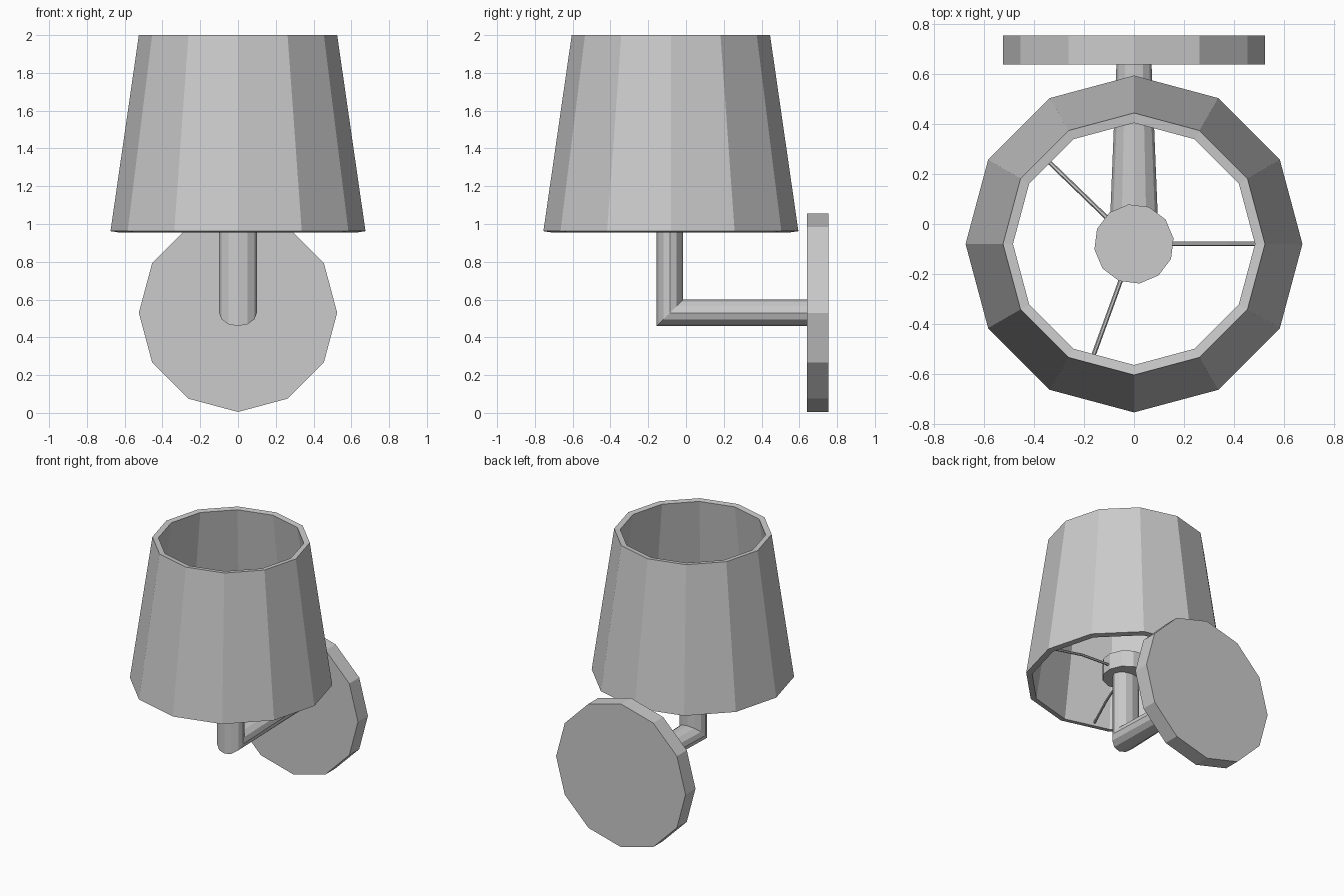
import bpy, bmesh
from math import sin, cos, pi, radians
from mathutils import Vector

cube = bpy.data.objects.get("Cube")
if cube:
    bpy.data.objects.remove(cube, do_unlink=True)

GREY = (0.6, 0.6, 0.6, 1.0)
SIDES = 12
AXIS_Y = -0.08      # vertical axis of the shade and its holder

mat = bpy.data.materials.new("plain_grey")
mat.use_nodes = True
mat.diffuse_color = GREY
mat.node_tree.nodes["Principled BSDF"].inputs["Base Color"].default_value = GREY


def loft(name, rings, closed=False):
    """Skin a list of equal rings; cap the ends, or join last to first."""
    bm = bmesh.new()
    loops = [[bm.verts.new(p) for p in ring] for ring in rings]
    pairs = list(zip(loops, loops[1:]))
    if closed:
        pairs.append((loops[-1], loops[0]))
    else:
        bm.faces.new(loops[0])
        bm.faces.new(loops[-1])
    for a, b in pairs:
        n = len(a)
        for i in range(n):
            j = (i + 1) % n
            bm.faces.new((a[i], a[j], b[j], b[i]))
    bmesh.ops.recalc_face_normals(bm, faces=bm.faces)
    mesh = bpy.data.meshes.new(name)
    bm.to_mesh(mesh)
    bm.free()
    mesh.materials.append(mat)
    obj = bpy.data.objects.new(name, mesh)
    bpy.context.collection.objects.link(obj)
    return obj


def ring(centre, u, v, sides=SIDES, turn=0.0):
    """Elliptical ring spanned by the half-axes u and v."""
    c, u, v = Vector(centre), Vector(u), Vector(v)
    angles = [2 * pi * i / sides + turn for i in range(sides)]
    return [c + u * cos(a) + v * sin(a) for a in angles]


def level_ring(r, z, turn=0.0):
    return ring((0, AXIS_Y, z), (r, 0, 0), (0, r, 0), turn=turn)


# Tapered shade with a wall thickness, open at both ends
loft("lamp_shade", [level_ring(r, z) for r, z in
     ((0.675, 0.962), (0.525, 2.0), (0.485, 1.995), (0.635, 0.956))], closed=True)

# Round wall plate
loft("wall_plate", [ring((0, y, 0.53), (0.525, 0, 0), (0, 0, 0.525))
                    for y in (0.64, 0.755)])

# Oval arm: out from the plate, mitred elbow, then up into the holder
loft("support_arm", [
    ring((0, 0.65, 0.53), (0.07, 0, 0), (0, 0, 0.07)),
    ring((0, -0.085, 0.53), (0.1, 0, 0), (0, 0.07, 0.07)),
    ring((0, -0.085, 1.02), (0.1, 0, 0), (0, 0.07, 0)),
])

# Holder disc on top of the arm
loft("shade_holder", [level_ring(0.16, z, radians(8)) for z in (0.99, 1.11)])

# Three thin spokes, dipping slightly towards the shade
for i, degrees in enumerate((0, 136, 250)):
    a = radians(degrees)
    out, side = Vector((cos(a), sin(a), 0)), Vector((-sin(a), cos(a), 0))
    rings = [ring(Vector((0, AXIS_Y, z)) + out * r, side * 0.009, (0, 0, 0.009), sides=6)
             for r, z in ((0.14, 1.035), (0.38, 1.025), (0.622, 0.98))]
    loft(f"spoke_{i + 1}", rings)
